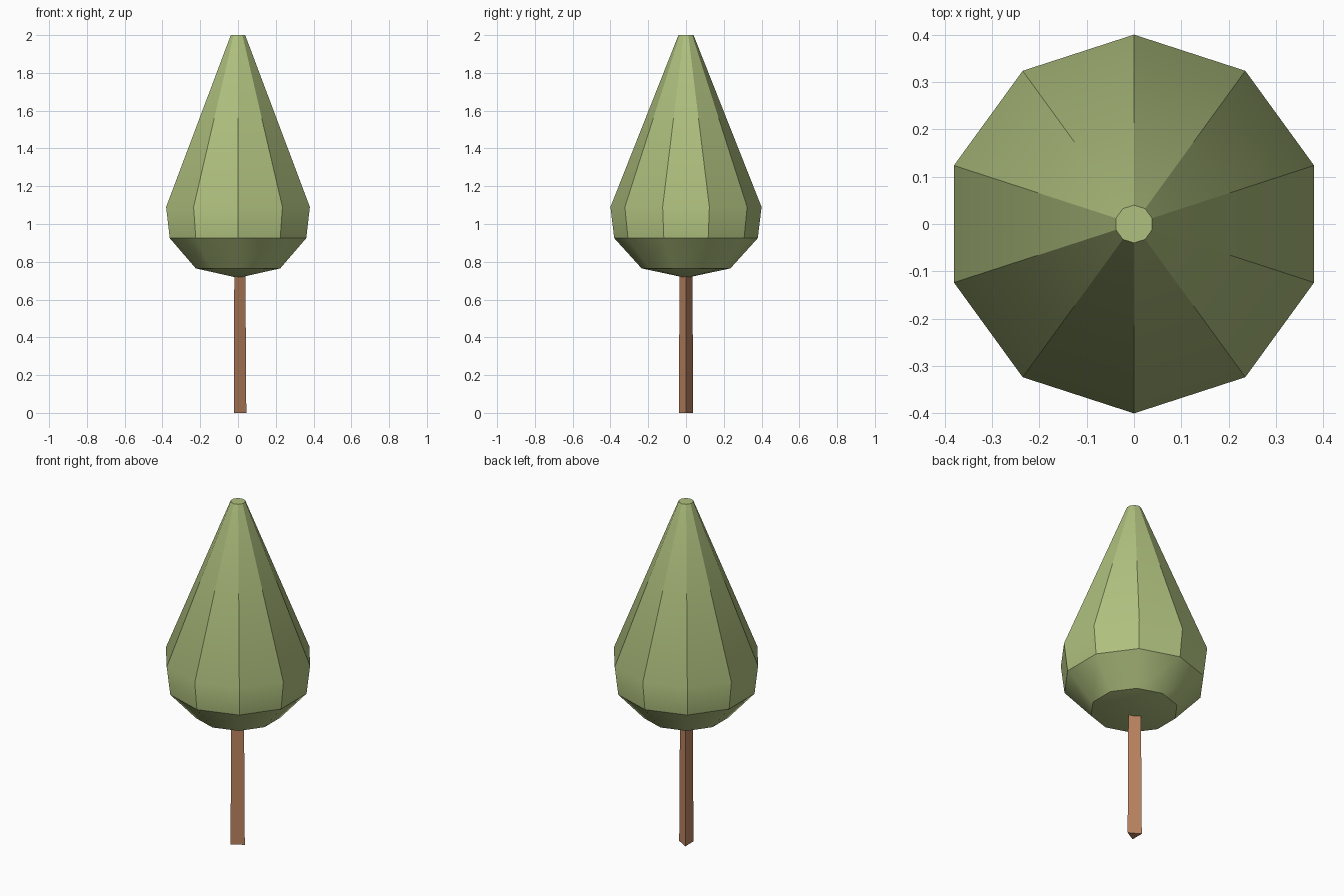
import bpy, bmesh, math

default = bpy.data.objects.get("Cube")
if default:
    bpy.data.objects.remove(default, do_unlink=True)


def make_material(name, rgb):
    mat = bpy.data.materials.new(name)
    mat.use_nodes = True
    mat.diffuse_color = (*rgb, 1)
    mat.node_tree.nodes["Principled BSDF"].inputs["Base Color"].default_value = (*rgb, 1)
    return mat


def lathe(name, profile, sides, start, mat, smooth_angle):
    """Stack rings of (radius, height) from bottom to top; radius 0 makes a tip."""
    bm = bmesh.new()
    rings = []
    for r, z in profile:
        count = sides if r > 0 else 1
        angles = [start + math.tau * i / sides for i in range(count)]
        rings.append([bm.verts.new((r * math.cos(a), r * math.sin(a), z)) for a in angles])
    for low, high in zip(rings, rings[1:]):
        for i in range(sides):
            j = (i + 1) % sides
            if len(low) == 1:
                bm.faces.new((low[0], high[j], high[i]))
            else:
                bm.faces.new((low[i], low[j], high[j], high[i]))
    # Flat caps
    if len(rings[0]) > 1:
        bm.faces.new(rings[0][::-1])
    bm.faces.new(rings[-1])
    bmesh.ops.recalc_face_normals(bm, faces=bm.faces)
    mesh = bpy.data.meshes.new(name)
    bm.to_mesh(mesh)
    bm.free()
    mesh.materials.append(mat)
    obj = bpy.data.objects.new(name, mesh)
    bpy.context.collection.objects.link(obj)
    bpy.ops.object.select_all(action='DESELECT')
    obj.select_set(True)
    bpy.context.view_layer.objects.active = obj
    bpy.ops.object.shade_smooth_by_angle(angle=math.radians(smooth_angle))
    return obj


leaf_green = make_material("leaf_green", (0.43, 0.53, 0.21))
bark_brown = make_material("bark_brown", (0.50, 0.23, 0.12))

# Three-sided tapering trunk with one edge towards +x
lathe("trunk", [(0.044, 0), (0.039, 0.76)], 3, 0, bark_brown, 20)

# Ten-sided crown: shallow tip below, rounded belly, upright band, tall cone
crown_profile = [(0, 0.715), (0.235, 0.765), (0.38, 0.925), (0.4, 1.09), (0.04, 2)]
lathe("crown", crown_profile, 10, math.pi / 2, leaf_green, 27.5)
